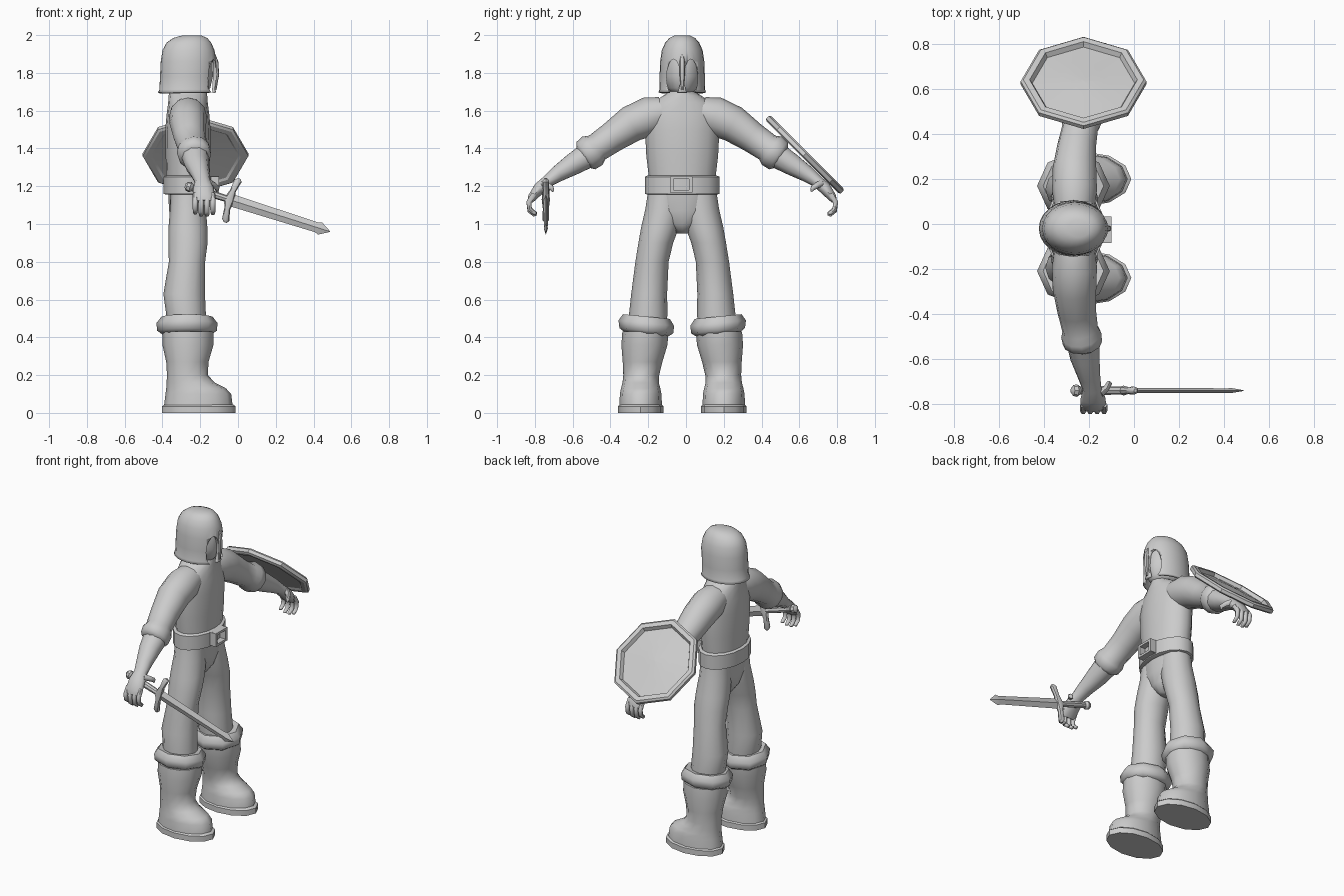
import bpy, bmesh, math
from mathutils import Vector, Matrix

CY = -0.02   # body mirror plane
CX = -0.265  # body depth centre

grey = bpy.data.materials.new("plain grey")
grey.diffuse_color = (0.6, 0.6, 0.6, 1)


def finish(name, bm, angle=40):
    bmesh.ops.recalc_face_normals(bm, faces=bm.faces[:])
    me = bpy.data.meshes.new(name)
    bm.to_mesh(me)
    bm.free()
    ob = bpy.data.objects.new(name, me)
    bpy.context.collection.objects.link(ob)
    me.materials.append(grey)
    bpy.ops.object.select_all(action='DESELECT')
    ob.select_set(True)
    bpy.context.view_layer.objects.active = ob
    bpy.ops.object.shade_smooth_by_angle(angle=math.radians(angle))
    return ob


def loft(name, secs, n=12, axis=None, ref=(1, 0, 0), caps=(True, True), angle=40, turn=0, mat=None):
    """Skin elliptical sections (x, y, z, radius along ref, radius across)."""
    bm = bmesh.new()
    pts = [Vector(s[:3]) for s in secs]
    rings = []
    for i, s in enumerate(secs):
        t = Vector(axis) if axis else pts[min(i + 1, len(pts) - 1)] - pts[max(i - 1, 0)]
        t.normalize()
        a = Vector(ref) - t * Vector(ref).dot(t)
        a.normalize()
        b = t.cross(a)
        ring = []
        for k in range(n):
            w = 2 * math.pi * k / n + turn
            ring.append(bm.verts.new(pts[i] + a * s[3] * math.cos(w) + b * s[4] * math.sin(w)))
        rings.append(ring)
    for p, q in zip(rings, rings[1:]):
        for k in range(n):
            bm.faces.new((p[k], p[(k + 1) % n], q[(k + 1) % n], q[k]))
    if caps[0]:
        bm.faces.new(rings[0])
    if caps[1]:
        bm.faces.new(rings[-1])
    if mat:
        bm.transform(mat)
    return finish(name, bm, angle)


def box(name, c, size):
    bm = bmesh.new()
    bmesh.ops.create_cube(bm, size=1, matrix=Matrix.Translation(c) @ Matrix.Diagonal((*size, 1)))
    return finish(name, bm)


Z = (0, 0, 1)
# torso with sloping shoulders and neck
loft("torso", [(CX, CY, z, rx, ry) for z, rx, ry in (
    (1.16, .112, .17), (1.26, .115, .178), (1.36, .118, .19), (1.5, .12, .197), (1.58, .113, .195),
    (1.64, .105, .16), (1.68, .102, .10), (1.71, .098, .05), (1.74, .09, .045))], 16, Z, angle=60)
# hips
loft("hips", [(CX, CY, z, rx, ry) for z, rx, ry in (
    (.95, .05, .03), (1.0, .085, .09), (1.07, .10, .16), (1.18, .105, .18))], 16, Z, angle=60)
# belt and buckle
loft("belt", [(CX, CY, z, rx, ry) for z, rx, ry in (
    (1.155, .115, .18), (1.16, .13, .197), (1.25, .13, .197), (1.258, .112, .18))], 16, Z)
for s in (-1, 1):
    box("buckle_side", (-.125, CY - .005 + s * .05, 1.21), (.05, .018, .085))
    box("buckle_bar", (-.125, CY - .005, 1.21 + s * .036), (.05, .1, .014))

# helmet: open shell with two arched eye openings
helmet = loft("helmet", [(CX + dx, CY, z, rx, ry) for z, dx, rx, ry in (
    (1.697, -.005, .154, .126), (1.712, -.003, .148, .121), (1.78, 0, .148, .12), (1.86, .003, .147, .117),
    (1.92, .003, .138, .108), (1.96, .005, .118, .09), (1.985, .012, .09, .068), (1.998, .02, .05, .04))],
    24, Z, caps=(False, True), angle=50)
m = helmet.modifiers.new("wall", 'SOLIDIFY')
m.thickness, m.offset = .014, -1
bpy.ops.object.modifier_apply(modifier="wall")
for s in (-1, 1):
    cutter = loft("eye_cutter", [(x, CY + s * .046, 1.775, .036, .098) for x in (-.21, .02)],
                  16, (1, 0, 0), (0, 1, 0))
    cutter.hide_render = True
    bpy.context.view_layer.objects.active = helmet
    m = helmet.modifiers.new("eyes", 'BOOLEAN')
    m.operation, m.solver, m.object = 'DIFFERENCE', 'EXACT', cutter
    bpy.ops.object.modifier_apply(modifier="eyes")
    bpy.data.objects.remove(cutter)
loft("nose_guard", [(-.13, CY, 1.9, .01, .008), (-.116, CY, 1.86, .012, .014),
                    (-.112, CY, 1.79, .012, .014), (-.12, CY, 1.71, .006, .006)], 8, Z)
loft("head", [(CX + .008, CY, z, rx, ry) for z, rx, ry in (
    (1.69, .085, .05), (1.72, .11, .08), (1.78, .124, .1), (1.86, .122, .1), (1.92, .1, .085))],
    16, Z, angle=60)

for s, side in ((-1, "right"), (1, "left")):
    def at(x, d, z, *r):
        return (x, CY + s * d, z, *r)

    # sleeve with rolled cuff, forearm
    loft(side + "_sleeve", [at(*p) for p in (
        (-.265, .10, 1.59, .09, .085), (-.265, .17, 1.57, .10, .105), (-.265, .27, 1.53, .097, .097),
        (-.255, .37, 1.46, .086, .082), (-.24, .45, 1.405, .08, .076), (-.235, .475, 1.388, .09, .092),
        (-.23, .51, 1.362, .088, .088), (-.23, .53, 1.35, .06, .06))], 12, angle=50)
    loft(side + "_forearm", [at(*p) for p in (
        (-.23, .49, 1.37, .075, .072), (-.218, .58, 1.315, .065, .06), (-.2, .66, 1.265, .05, .045),
        (-.187, .715, 1.225, .042, .033), (-.183, .755, 1.19, .055, .034), (-.18, .795, 1.14, .058, .024),
        (-.18, .805, 1.12, .05, .015))], 10, angle=60)
    # curled fingers and thumb
    for i in range(4):
        x, k = -.226 + i * .031, (0, .012, .012, .004)[i]
        loft(side + "_finger", [at(x, .785, 1.16, .014, .015), at(x, .812, 1.115, .015, .016),
                                at(x, .807, 1.08 - k, .014, .014), at(x, .782, 1.06 - k, .012, .012),
                                at(x, .77, 1.062 - k, .005, .005)], 6, angle=60)
    loft(side + "_thumb", [at(-.15, .735, 1.215, .02, .02), at(-.125, .715, 1.205, .017, .016),
                           at(-.11, .69, 1.19, .014, .014), at(-.112, .683, 1.172, .005, .005)],
         6, ref=(0, 0, 1), angle=60)

    # trouser leg
    loft(side + "_leg", [at(*p) for p in (
        (-.27, .185, .42, .095, .095), (-.275, .18, .52, .105, .102), (-.285, .175, .63, .11, .095),
        (-.27, .16, .8, .096, .088), (-.265, .14, .9, .104, .092), (-.265, .118, .98, .103, .1),
        (-.265, .095, 1.08, .095, .1), (-.265, .09, 1.18, .09, .09))], 12, Z, angle=60)
    # boot: folded cuff, shaft blending into foot, sole
    loft(side + "_boot_cuff", [at(*p) for p in (
        (-.27, .19, .415, .13, .115), (-.27, .19, .435, .158, .143), (-.27, .19, .475, .162, .148),
        (-.27, .19, .51, .135, .125), (-.27, .19, .505, .095, .09))], 8, (0, -s * .1, 1),
        turn=math.pi / 8 * 0, angle=50)
    loft(side + "_boot", [at(*p) for p in (
        (-.21, .22, .035, .182, .113), (-.21, .22, .10, .174, .11), (-.222, .22, .13, .158, .104),
        (-.25, .22, .16, .128, .096), (-.268, .217, .2, .108, .095), (-.268, .21, .27, .112, .105),
        (-.265, .2, .36, .135, .122), (-.265, .195, .43, .135, .122))], 12, Z, angle=50)
    loft(side + "_sole", [at(-.207, .22, 0, .195, .12), at(-.207, .22, .035, .195, .12),
                          at(-.207, .22, .045, .18, .11)], 12, Z)

# octagonal shield on the left arm, raised rim on both sides
nrm = Vector((0, 1, 1)).normalized()
loft("shield", [(*(Vector((-.225, .63, 1.368)) + nrm * h), r, r) for r, h in (
    (.003, .014), (.1, .006), (.228, -.004), (.24, .018), (.268, .018), (.28, .008), (.28, -.012),
    (.268, -.02), (.24, -.02), (.228, -.012), (.003, -.006))], 8, tuple(nrm), angle=30)

# sword, built along x from the guard, then tilted down
tilt = Matrix.Translation((-.042, -.742, 1.128)) @ Matrix.Rotation(.308, 4, 'Y')
loft("sword_blade", [(x, 0, 0, w, t) for x, w, t in (
    (0, .033, .012), (.48, .027, .01), (.5, .034, .011), (.555, .002, .002))],
    4, (1, 0, 0), Z, angle=20, mat=tilt)
loft("sword_grip", [(x, 0, 0, r, r) for x, r in ((-.225, .017), (-.12, .02), (.01, .017))],
     8, (1, 0, 0), Z, mat=tilt)
loft("sword_pommel", [(x, 0, 0, r, r) for x, r in (
    (-.25, .01), (-.24, .024), (-.222, .028), (-.205, .016))], 8, (1, 0, 0), Z, mat=tilt)
loft("sword_guard", [(x, 0, z, a, b) for x, z, a, b in (
    (.012, -.122, .008, .008), (.01, -.108, .02, .018), (0, -.05, .016, .016), (-.005, 0, .028, .022),
    (0, .05, .016, .016), (.01, .108, .02, .018), (.012, .122, .008, .008))], 8, Z, mat=tilt)
